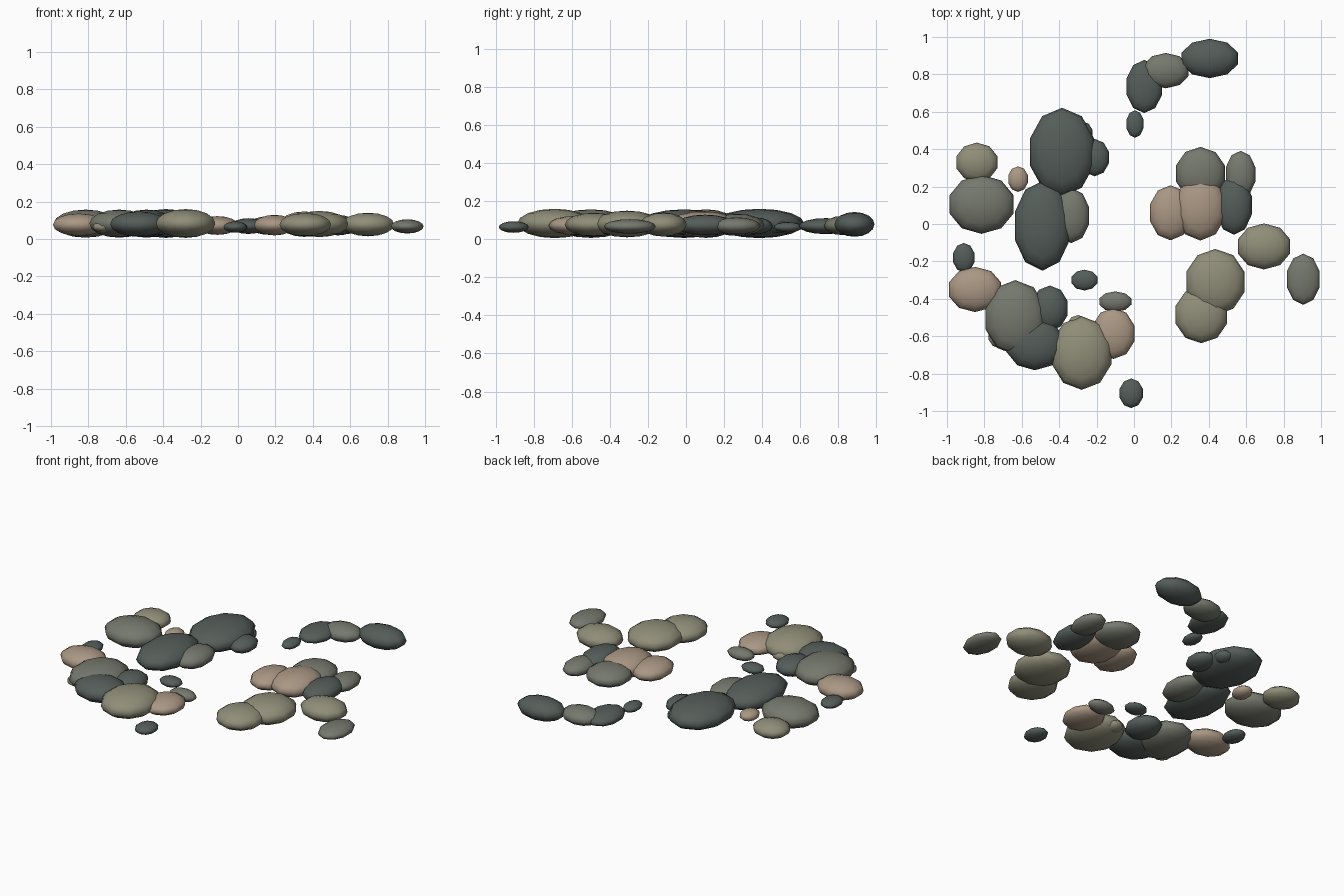
import bpy, math

# Stone colours
COLORS = {
    "dark": (0.09, 0.11, 0.10, 1),
    "grey": (0.18, 0.19, 0.155, 1),
    "olive": (0.28, 0.27, 0.19, 1),
    "tan": (0.40, 0.31, 0.23, 1),
}
MATS = {}
for key, col in COLORS.items():
    MATS[key] = bpy.data.materials.new(key + "_stone")
    MATS[key].diffuse_color = col

SIDES, RINGS = 10, 8


def stone(name, color, x, y, rx, ry, rz):
    """Flattened low-poly pebble given by its centre and half extents."""
    bpy.ops.mesh.primitive_uv_sphere_add(segments=SIDES, ring_count=RINGS, radius=1)
    ob = bpy.context.object
    ob.name = name
    ob.scale = (rx, ry / math.sin(math.radians(72)), rz)
    ob.location = (x, y, 0.052 + 0.4 * rz)
    bpy.ops.object.transform_apply(location=False, rotation=False, scale=True)
    bpy.ops.object.shade_smooth()
    ob.data.materials.append(MATS[color])


def cluster(name, rows):
    for i, row in enumerate(rows, 1):
        stone(f"{name}_{i}", *row)


# Far left group
cluster("left_stone", [
    ("olive", -0.84, 0.33, 0.115, 0.10, 0.05),
    ("grey", -0.815, 0.105, 0.18, 0.15, 0.075),
    ("tan", -0.62, 0.24, 0.055, 0.065, 0.033),
    ("dark", -0.91, -0.18, 0.06, 0.075, 0.03),
])

# Large dark stones
cluster("dark_stone", [
    ("dark", -0.385, 0.385, 0.18, 0.225, 0.077),
    ("dark", -0.21, 0.355, 0.08, 0.095, 0.045),
    ("dark", -0.275, 0.485, 0.055, 0.06, 0.035),
    ("dark", -0.49, -0.01, 0.155, 0.228, 0.075),
    ("grey", -0.335, 0.045, 0.10, 0.14, 0.055),
])

# Front left group
cluster("front_stone", [
    ("tan", -0.85, -0.35, 0.147, 0.115, 0.06),
    ("grey", -0.635, -0.50, 0.168, 0.19, 0.075),
    ("dark", -0.45, -0.45, 0.10, 0.115, 0.055),
    ("dark", -0.53, -0.64, 0.16, 0.135, 0.068),
    ("olive", -0.72, -0.60, 0.06, 0.06, 0.03),
    ("olive", -0.28, -0.69, 0.167, 0.187, 0.077),
    ("tan", -0.11, -0.585, 0.118, 0.13, 0.05),
    ("grey", -0.10, -0.415, 0.09, 0.052, 0.035),
    ("dark", -0.265, -0.30, 0.073, 0.053, 0.028),
    ("dark", -0.015, -0.905, 0.065, 0.075, 0.03),
    ("olive", -0.30, -0.55, 0.06, 0.06, 0.035),
])

# Curved trail at the back
cluster("back_stone", [
    ("dark", 0.005, 0.535, 0.048, 0.07, 0.027),
    ("dark", 0.055, 0.735, 0.10, 0.135, 0.042),
    ("grey", 0.17, 0.82, 0.127, 0.09, 0.05),
    ("dark", 0.405, 0.885, 0.158, 0.10, 0.065),
])

# Middle right group
cluster("middle_stone", [
    ("grey", 0.355, 0.27, 0.137, 0.135, 0.058),
    ("grey", 0.57, 0.265, 0.083, 0.12, 0.045),
    ("tan", 0.195, 0.06, 0.115, 0.14, 0.055),
    ("tan", 0.355, 0.09, 0.14, 0.17, 0.068),
    ("dark", 0.535, 0.10, 0.10, 0.15, 0.055),
])

# Front right group
cluster("right_stone", [
    ("olive", 0.695, -0.12, 0.147, 0.117, 0.063),
    ("olive", 0.435, -0.31, 0.163, 0.168, 0.07),
    ("olive", 0.36, -0.485, 0.145, 0.145, 0.062),
    ("grey", 0.905, -0.295, 0.092, 0.13, 0.038),
])
